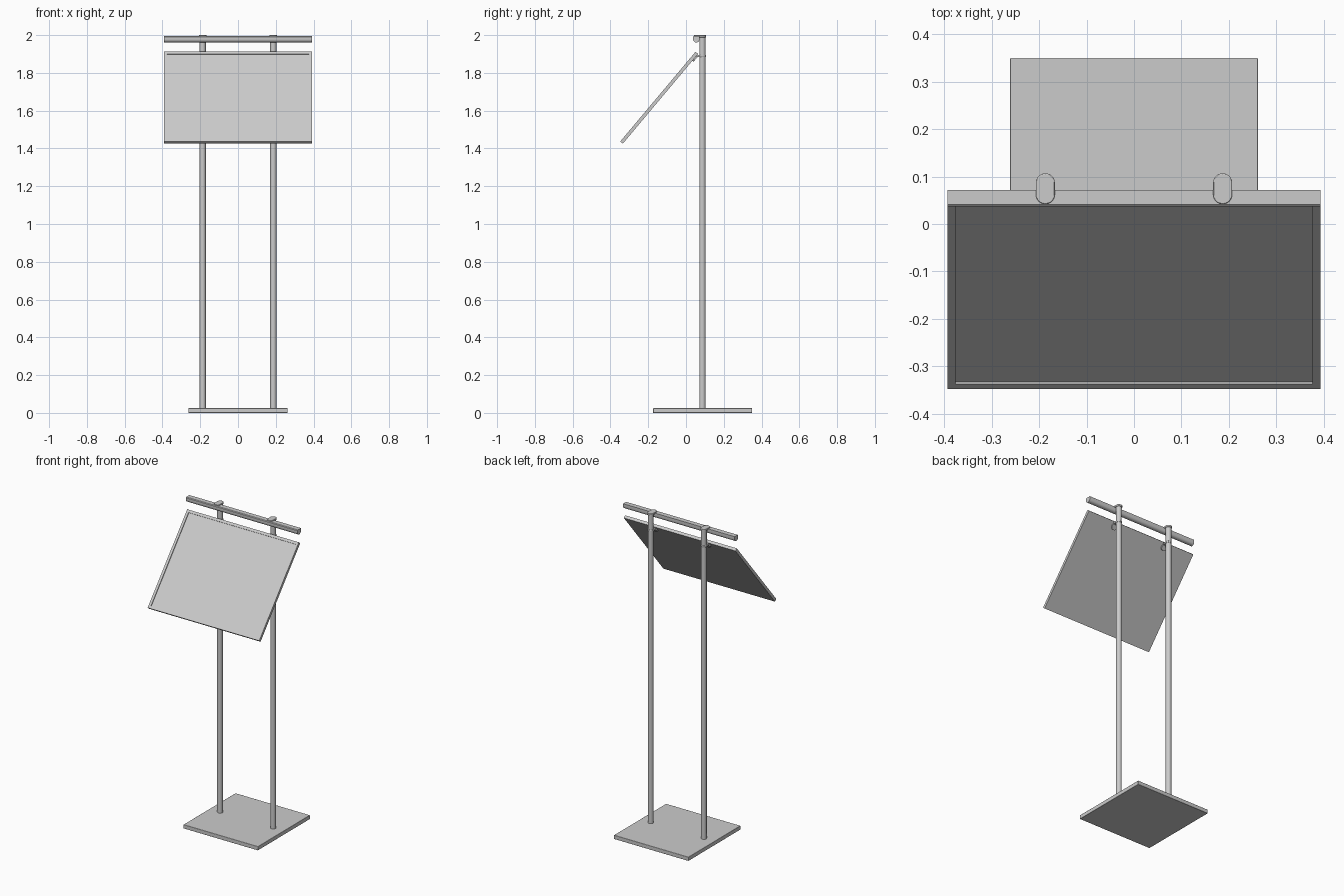
import bpy, bmesh
from math import sin, cos, pi, radians
from mathutils import Matrix, Vector

if "Cube" in bpy.data.objects:
    bpy.data.objects.remove(bpy.data.objects["Cube"])

POST_X, POST_Y = 0.187, 0.087


def make(name, bm, bevel=0.0):
    bmesh.ops.recalc_face_normals(bm, faces=bm.faces)
    me = bpy.data.meshes.new(name)
    bm.to_mesh(me)
    bm.free()
    ob = bpy.data.objects.new(name, me)
    bpy.context.collection.objects.link(ob)
    bpy.context.view_layer.objects.active = ob
    for o in bpy.context.selected_objects:
        o.select_set(False)
    ob.select_set(True)
    if bevel:
        m = ob.modifiers.new("bevel", 'BEVEL')
        m.width, m.segments, m.limit_method = bevel, 2, 'ANGLE'
    bpy.ops.object.shade_smooth_by_angle(angle=radians(35))
    return ob


def prism(name, points, offset, bevel=0.0, matrix=None):
    """Closed outline of 3D points pushed along an offset."""
    bm = bmesh.new()
    face = bm.faces.new([bm.verts.new(p) for p in points])
    new = bmesh.ops.extrude_face_region(bm, geom=[face])["geom"]
    bmesh.ops.translate(bm, vec=offset,
                        verts=[v for v in new if isinstance(v, bmesh.types.BMVert)])
    if matrix:
        bm.transform(matrix)
    return make(name, bm, bevel)


def capsule(x, y0, y1, r, z, n=12):
    """Stadium outline running along y."""
    back = [(x + r * cos(pi * i / n), y1 + r * sin(pi * i / n), z) for i in range(n + 1)]
    front = [(x - r * cos(pi * i / n), y0 - r * sin(pi * i / n), z) for i in range(n + 1)]
    return back + front


def circle(x, y, r, z, n=28):
    return [(x + r * cos(2 * pi * i / n), y + r * sin(2 * pi * i / n), z) for i in range(n)]


# base plate
prism("base_plate", [(-0.262, -0.174, 0), (0.262, -0.174, 0), (0.262, 0.35, 0), (-0.262, 0.35, 0)],
      (0, 0, 0.025), 0.002)

# tilted panel, local x across, local y up the slope, local z out of the front
L, W, T, TILT = 0.62, 0.393, 0.018, radians(50)
tilt = Matrix.Translation((0, -0.348, 1.437)) @ Matrix.Rotation(TILT, 4, 'X')
bm = bmesh.new()
bmesh.ops.create_cube(bm, size=1)
bm.transform(Matrix.Translation((0, L / 2, -T / 2)) @ Matrix.Diagonal((2 * W, L, T, 1)))
front = max(bm.faces, key=lambda f: f.calc_center_median().z)
bmesh.ops.inset_region(bm, faces=[front], thickness=0.023)
bmesh.ops.translate(bm, verts=front.verts[:], vec=(0, 0, -0.005))
# narrow recess walls stay in place while the screen sinks
rim = [(sx * (W - 0.023), y, 0) for sx in (-1, 1) for y in (0.023, L - 0.023)]
sunk = front
bmesh.ops.translate(bm, verts=sunk.verts[:], vec=(0, 0, 0.005))
walls = bmesh.ops.extrude_face_region(bm, geom=[sunk])["geom"]
bmesh.ops.translate(bm, verts=[v for v in walls if isinstance(v, bmesh.types.BMVert)],
                    vec=(0, 0, -0.005))
if sunk.is_valid:
    bmesh.ops.delete(bm, geom=[sunk], context='FACES_ONLY')
bm.transform(tilt)
make("display_panel", bm)

# light bar: flat top and back, rounded front and underside
n = 12
arc = [(0.0545 + 0.0175 * cos(a), 1.9785 + 0.0175 * sin(a))
       for a in [pi + pi * i / n for i in range(n + 1)]]
profile = [(0.072, 1.994), (0.041, 1.994), (0.037, 1.990)] + arc
prism("light_bar", [(-W, y, z) for y, z in profile], (2 * W, 0, 0))

for side, x in (("left", -POST_X), ("right", POST_X)):
    # post and collar
    prism(side + "_post", circle(x, POST_Y, 0.0165, 0.02), (0, 0, 1.975))
    # cap holding the bar
    prism(side + "_cap", capsule(x, 0.062, POST_Y, 0.020, 1.988), (0, 0, 0.012), 0.002)
    # arm and mounting pad carrying the panel
    prism(side + "_arm", capsule(x, 0.068, POST_Y, 0.0185, 1.884), (0, 0, 0.012), 0.002)
    prism(side + "_panel_pad", circle(x, L - 0.028, 0.02, -T - 0.008), (0, 0, 0.009), matrix=tilt)
